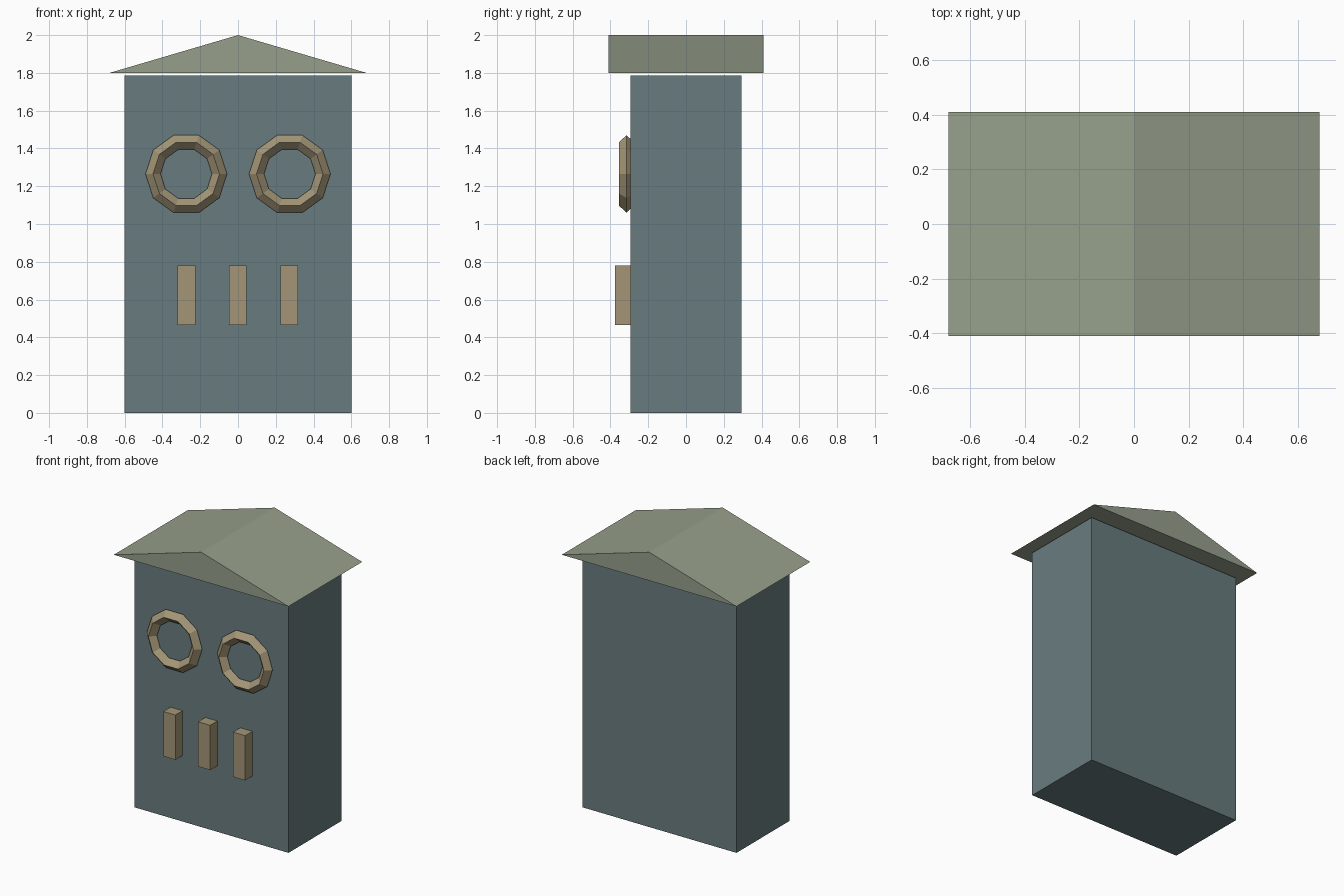
import bpy, bmesh, math

if "Cube" in bpy.data.objects:
    bpy.data.objects.remove(bpy.data.objects["Cube"])


def material(name, rgb):
    m = bpy.data.materials.new(name)
    lin = [((c / 255 + 0.055) / 1.055) ** 2.4 for c in rgb]
    m.diffuse_color = (*lin, 1)
    m.use_nodes = True
    m.node_tree.nodes["Principled BSDF"].inputs["Base Color"].default_value = m.diffuse_color
    return m


BLUE = material("slate blue", (105, 124, 127))
TAN = material("tan", (164, 150, 119))
GREEN = material("sage green", (150, 159, 139))


def finish(name, bm, mat):
    bmesh.ops.recalc_face_normals(bm, faces=bm.faces)
    me = bpy.data.meshes.new(name)
    bm.to_mesh(me)
    bm.free()
    me.materials.append(mat)
    ob = bpy.data.objects.new(name, me)
    bpy.context.collection.objects.link(ob)
    return ob


def box(name, lo, hi, mat):
    bm = bmesh.new()
    bmesh.ops.create_cube(bm, size=1)
    for v in bm.verts:
        v.co = [(a + b) / 2 + c * (b - a) for a, b, c in zip(lo, hi, v.co)]
    return finish(name, bm, mat)


def ring(name, cx, cy, cz, major, minor, mat, sides=10, section=4):
    # Low-poly torus facing -y with a diamond cross-section
    bm = bmesh.new()
    loops = []
    for i in range(sides):
        a = 2 * math.pi * i / sides
        loop = []
        for j in range(section):
            b = 2 * math.pi * j / section
            r = major + minor * math.cos(b)
            loop.append(bm.verts.new((cx + r * math.cos(a), cy + minor * math.sin(b),
                                      cz + r * math.sin(a))))
        loops.append(loop)
    for i in range(sides):
        p, q = loops[i], loops[(i + 1) % sides]
        for j in range(section):
            k = (j + 1) % section
            bm.faces.new((p[j], q[j], q[k], p[k]))
    return finish(name, bm, mat)


# Cabinet body
box("body", (-0.6, -0.295, 0), (0.6, 0.295, 1.785), BLUE)

# Gabled roof, floating just above the body
bm = bmesh.new()
profile = [(-0.68, 1.8), (0.68, 1.8), (0, 2.0)]
gable = bm.faces.new([bm.verts.new((x, -0.41, z)) for x, z in profile])
ext = bmesh.ops.extrude_face_region(bm, geom=[gable], use_keep_orig=True)
for v in ext["geom"]:
    if isinstance(v, bmesh.types.BMVert):
        v.co.y = 0.41
finish("roof", bm, GREEN)

# Round frames
for side, s in (("left", -1), ("right", 1)):
    ring(side + "_ring", s * 0.274, -0.315, 1.265, 0.176, 0.04, TAN)

# Three upright bars
for i, x in enumerate((-0.272, -0.001, 0.271)):
    box(f"bar_{i + 1}", (x - 0.047, -0.375, 0.465), (x + 0.047, -0.285, 0.78), TAN)
